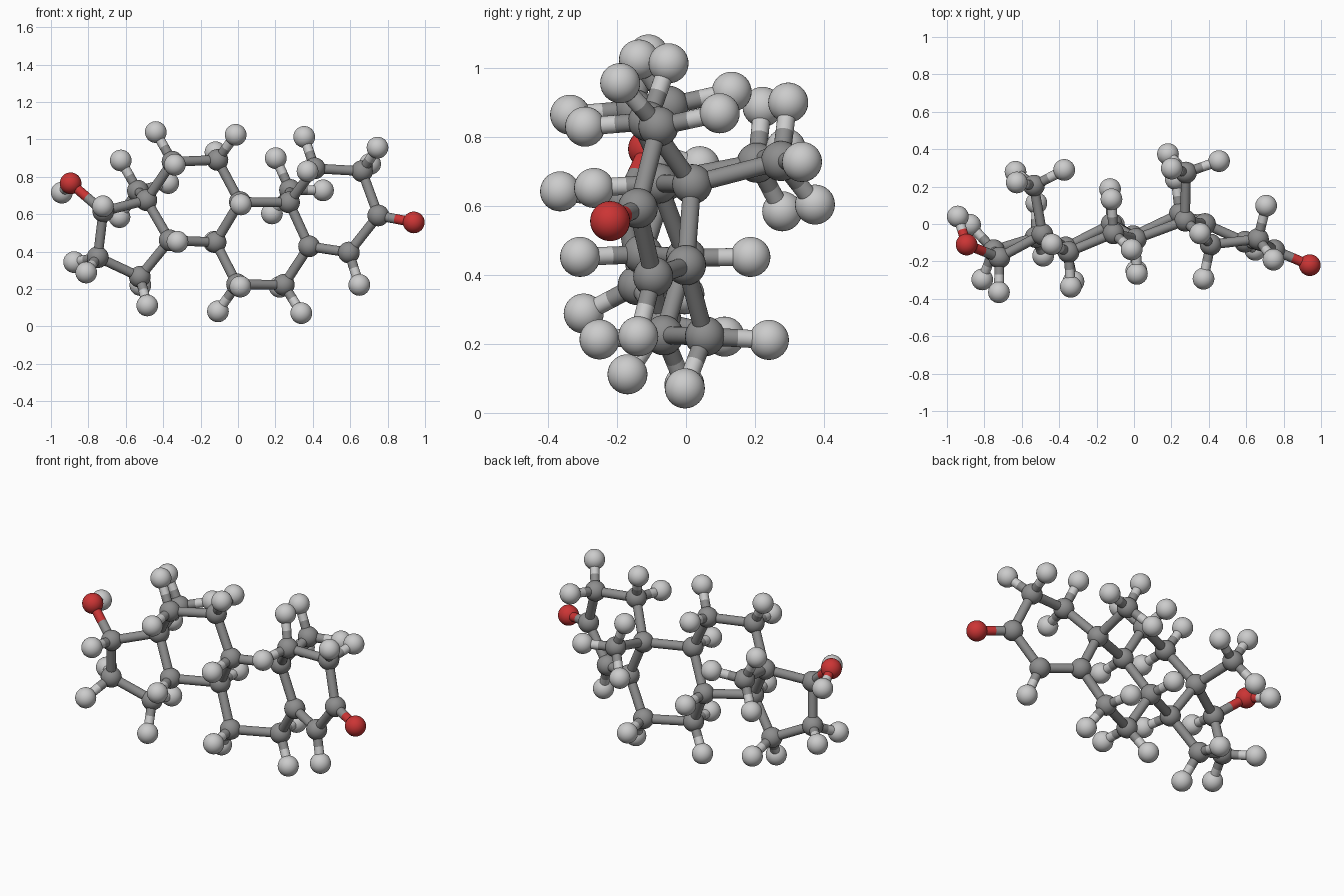
import bpy
import bmesh
from mathutils import Vector

default_cube = bpy.data.objects.get("Cube")
if default_cube:
    bpy.data.objects.remove(default_cube, do_unlink=True)

BALL_RADIUS = 0.058
STICK_RADIUS = 0.026
HYDROGEN_REACH = 0.187
LONGEST_BOND = 0.3


def make_material(name, colour):
    material = bpy.data.materials.new(name)
    material.use_nodes = True
    material.diffuse_color = colour
    shader = material.node_tree.nodes["Principled BSDF"]
    shader.inputs["Base Color"].default_value = colour
    shader.inputs["Roughness"].default_value = 0.5
    return material


materials = {
    "carbon": make_material("mid_grey", (0.27, 0.27, 0.27, 1)),
    "hydrogen": make_material("light_grey", (0.6, 0.6, 0.6, 1)),
    "oxygen": make_material("red", (0.6, 0.035, 0.035, 1)),
}


def make_mesh(name, material, build):
    """Make a smooth shared mesh from a bmesh building function."""
    mesh = bpy.data.meshes.new(name)
    bm = bmesh.new()
    build(bm)
    for face in bm.faces:
        face.smooth = True
    bm.to_mesh(mesh)
    bm.free()
    mesh.materials.append(material)
    return mesh


def build_ball(bm):
    bmesh.ops.create_uvsphere(bm, u_segments=32, v_segments=16, radius=BALL_RADIUS)


def build_stick(bm):
    bmesh.ops.create_cone(bm, cap_ends=False, segments=24, depth=1,
                          radius1=STICK_RADIUS, radius2=STICK_RADIUS)


balls = {e: make_mesh(e + "_ball", m, build_ball) for e, m in materials.items()}
sticks = {e: make_mesh(e + "_stick", m, build_stick) for e, m in materials.items()}


def add_object(name, mesh, location):
    obj = bpy.data.objects.new(name, mesh)
    obj.location = location
    bpy.context.collection.objects.link(obj)
    return obj


def add_atom(element, position):
    add_object(element + "_atom", balls[element], position)


def add_half_bond(element, start, end):
    """Stick from an atom to the middle of its bond, in the atom's colour."""
    half = (end - start) / 2
    stick = add_object(element + "_bond", sticks[element], start + half / 2)
    stick.rotation_mode = "QUATERNION"
    stick.rotation_quaternion = half.to_track_quat("Z", "Y")
    stick.scale.z = half.length


def add_bond(element_a, a, element_b, b):
    add_half_bond(element_a, a, b)
    add_half_bond(element_b, b, a)


# Skeleton atoms: element, position, number of hydrogens to attach
skeleton = [(element, Vector(position), count) for element, position, count in (
    # five-sided ring with hydroxyl and methyl
    ("carbon", (-.72, -.18, .615), 1),
    ("carbon", (-.75, -.14, .37), 2),
    ("carbon", (-.525, -.07, .265), 2),
    ("carbon", (-.365, -.125, .46), 1),
    ("carbon", (-.49, -.055, .675), 0),
    ("carbon", (-.535, .205, .725), 3),
    ("oxygen", (-.895, -.11, .765), 0),
    ("hydrogen", (-.942, .04, .715), 0),
    # upper middle ring
    ("carbon", (-.35, -.15, .88), 2),
    ("carbon", (-.11, -.05, .89), 2),
    ("carbon", (.01, -.08, .665), 1),
    ("carbon", (-.12, 0, .45), 1),
    # lower middle ring
    ("carbon", (-.005, -.065, .225), 2),
    ("carbon", (.245, .055, .222), 2),
    ("carbon", (.38, 0, .428), 0),
    ("carbon", (.273, .018, .663), 0),
    ("carbon", (.278, .275, .73), 3),
    # end ring with double-bonded oxygen
    ("carbon", (.41, -.11, .845), 2),
    ("carbon", (.663, -.08, .83), 2),
    ("carbon", (.75, -.14, .593), 0),
    ("carbon", (.593, -.095, .395), 1),
    ("oxygen", (.94, -.22, .556), 0),
)]


def neighbours(position):
    return [p for _, p, _ in skeleton
            if 0 < (p - position).length < LONGEST_BOND]


def hydrogen_directions(position, count):
    """Directions that fill the free corners around a carbon atom."""
    near = neighbours(position)
    arms = [(p - position).normalized() for p in near]
    away = -sum(arms, Vector()).normalized()
    if count == 1:
        return [away]
    if count == 2:
        side = arms[0].cross(arms[1]).normalized()
        return [away * 0.58 + side * s * 0.81 for s in (-1, 1)]
    # methyl: staggered against the bonds of the carbon it hangs on
    directions = []
    for other in neighbours(near[0]):
        if (other - position).length > 0.01:
            arm = other - near[0]
            flat = (arm - away * arm.dot(away)).normalized()
            directions.append(away * 0.33 - flat * 0.94)
    return directions


# Balls, skeleton bonds and attached hydrogens
for index, (element, position, count) in enumerate(skeleton):
    add_atom(element, position)
    for other_element, other, _ in skeleton[index + 1:]:
        if (other - position).length < LONGEST_BOND:
            add_bond(element, position, other_element, other)
    if count:
        for direction in hydrogen_directions(position, count):
            tip = position + direction.normalized() * HYDROGEN_REACH
            add_atom("hydrogen", tip)
            add_bond(element, position, "hydrogen", tip)
